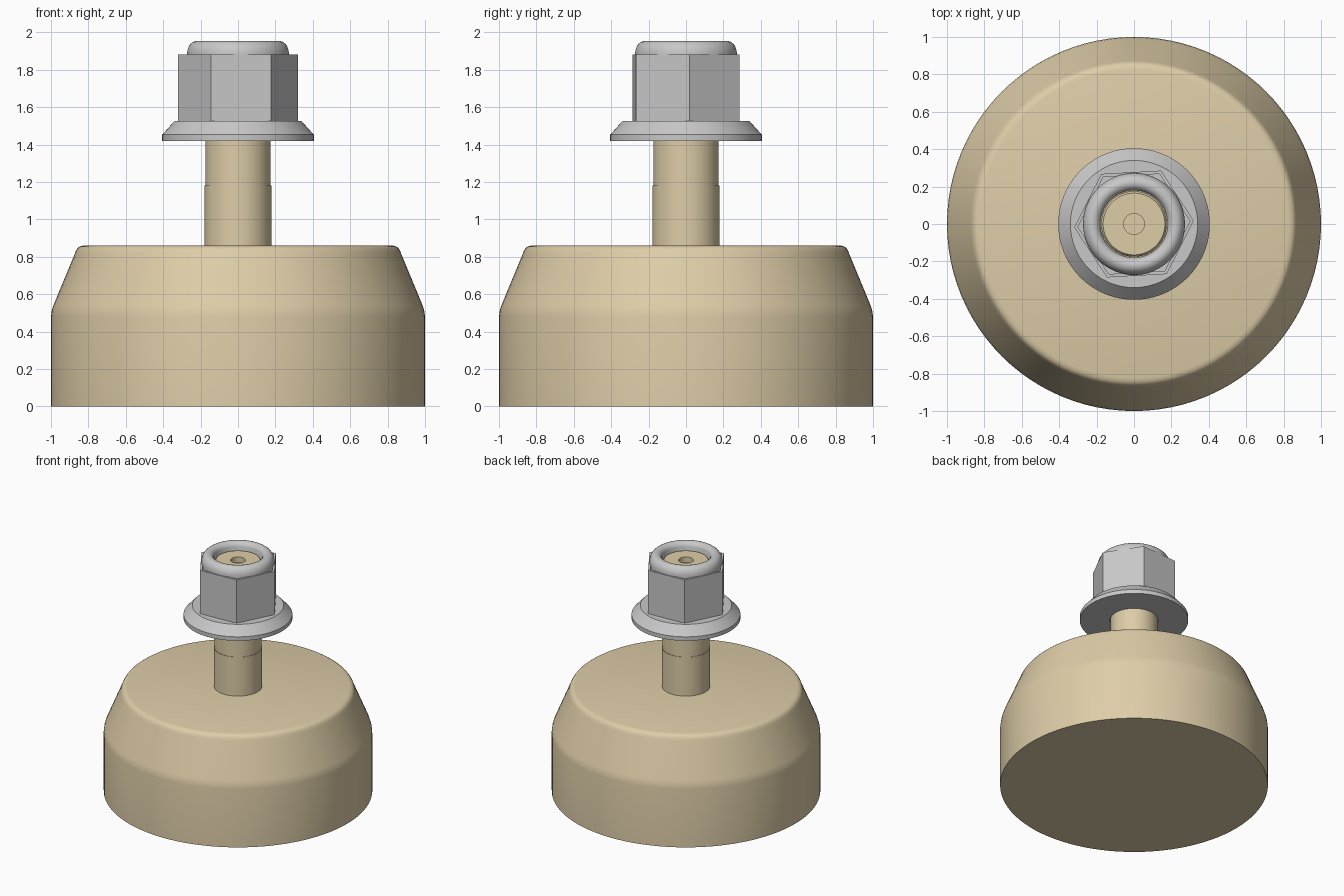
import bpy, bmesh, math

if "Cube" in bpy.data.objects:
    bpy.data.objects.remove(bpy.data.objects["Cube"])


def material(name, rgb):
    m = bpy.data.materials.new(name)
    m.diffuse_color = (*rgb, 1.0)
    m.use_nodes = True
    m.node_tree.nodes["Principled BSDF"].inputs["Base Color"].default_value = m.diffuse_color
    return m


tan = material("tan", (0.73, 0.61, 0.39))
steel = material("steel grey", (0.58, 0.58, 0.58))


def lathe(name, profile, mat, segments=96, turn=0.0, closed=False, smooth=30):
    """Spin an (r, z) profile about z; r = 0 makes a pole, closed makes a ring."""
    bm = bmesh.new()
    rings = []
    for r, z in profile:
        if r == 0:
            rings.append([bm.verts.new((0, 0, z))] * segments)
        else:
            angles = [turn + 2 * math.pi * i / segments for i in range(segments)]
            rings.append([bm.verts.new((r * math.cos(a), r * math.sin(a), z)) for a in angles])
    pairs = list(zip(rings, rings[1:]))
    if closed:
        pairs.append((rings[-1], rings[0]))
    for low, high in pairs:
        for i in range(segments):
            j = (i + 1) % segments
            corners = list(dict.fromkeys((low[i], low[j], high[j], high[i])))
            bm.faces.new(corners)
    bmesh.ops.recalc_face_normals(bm, faces=bm.faces)
    for f in bm.faces:
        f.smooth = True
    mesh = bpy.data.meshes.new(name)
    bm.to_mesh(mesh)
    bm.free()
    mesh.set_sharp_from_angle(angle=math.radians(smooth))
    mesh.materials.append(mat)
    obj = bpy.data.objects.new(name, mesh)
    bpy.context.collection.objects.link(obj)
    return obj


# Heavy base: cylinder, softened knee, tapered shoulder, rounded top rim
lathe("base", [
    (0, 0), (1, 0), (1, 0.48), (0.996, 0.51), (0.987, 0.54),
    (0.873, 0.815), (0.867, 0.833), (0.857, 0.847), (0.845, 0.855), (0.825, 0.86),
    (0, 0.86)], tan)

# Stud: plain shank, slightly thinner upper part, chamfer, centre hole
lathe("stud", [
    (0, 0.85), (0.179, 0.85), (0.179, 1.18), (0.175, 1.18),
    (0.175, 1.88), (0.165, 1.895), (0.055, 1.895), (0.055, 1.85), (0, 1.85)], tan)

# Nut flange, inner sleeve and rounded locking collar
lathe("nut_flange_and_collar", [
    (0.18, 1.42), (0.405, 1.42), (0.405, 1.453), (0.34, 1.525), (0.272, 1.525),
    (0.272, 1.89), (0.27, 1.905), (0.264, 1.923), (0.254, 1.938), (0.242, 1.948),
    (0.228, 1.953), (0.214, 1.953), (0.2, 1.948), (0.188, 1.937), (0.18, 1.92)],
    steel, closed=True)

# Hexagonal nut body, turned a few degrees
lathe("nut_hexagon", [(0.32, 1.524), (0.32, 1.88), (0.3, 1.88), (0.3, 1.524)],
      steel, segments=6, turn=math.radians(3.2), closed=True)
